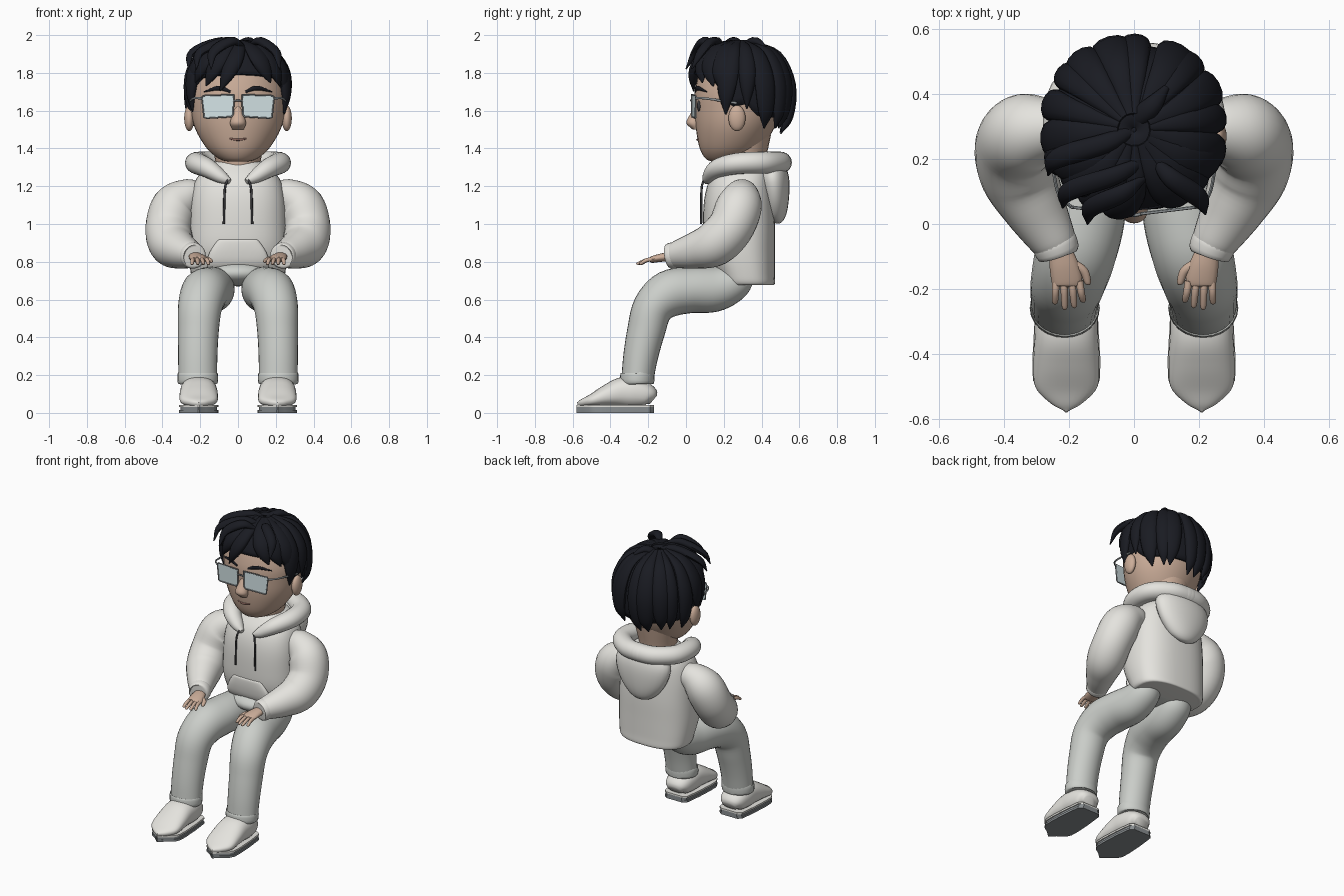
import bpy, bmesh, math, random
from mathutils import Vector

if "Cube" in bpy.data.objects:
    bpy.data.objects.remove(bpy.data.objects["Cube"])
random.seed(4)

def material(name, rgb):
    m = bpy.data.materials.new(name)
    m.diffuse_color = (*rgb, 1)
    m.use_nodes = True
    m.node_tree.nodes["Principled BSDF"].inputs["Base Color"].default_value = m.diffuse_color
    return m

SKIN = material("skin", (0.60, 0.42, 0.32))
HAIR = material("hair", (0.010, 0.011, 0.016))
CLOTH = material("cream_cloth", (0.78, 0.77, 0.73))
PANTS = material("pale_grey_cloth", (0.60, 0.62, 0.59))
DARK = material("dark_trim", (0.05, 0.05, 0.055))
LENS = material("lens", (0.66, 0.77, 0.79))
FRAME = material("frame", (0.25, 0.27, 0.28))
LIP = material("lip", (0.33, 0.17, 0.14))

def finish(name, bm, mat, mirror=False, angle=50):
    bmesh.ops.recalc_face_normals(bm, faces=bm.faces)
    me = bpy.data.meshes.new(name)
    bm.to_mesh(me)
    bm.free()
    ob = bpy.data.objects.new(name, me)
    bpy.context.collection.objects.link(ob)
    me.materials.append(mat)
    if mirror:
        ob.modifiers.new("mirror", 'MIRROR').use_mirror_merge = False
    bpy.ops.object.select_all(action='DESELECT')
    bpy.context.view_layer.objects.active = ob
    ob.select_set(True)
    bpy.ops.object.shade_smooth_by_angle(angle=math.radians(angle))
    return ob

def spline(pts, steps):
    """Catmull-Rom through tuples of any length."""
    P = [Vector(p) for p in pts]
    P = [2 * P[0] - P[1]] + P + [2 * P[-1] - P[-2]]
    out = []
    for i in range(1, len(P) - 2):
        a, b, c, d = P[i - 1:i + 3]
        for s in range(steps):
            t = s / steps
            out.append(0.5 * (2 * b + (c - a) * t + (2 * a - 5 * b + 4 * c - d) * t * t
                              + (3 * b - a - 3 * c + d) * t ** 3))
    return out + [P[-2]]

def sweep_into(bm, pts, ref, sides=24, steps=5, power=1.0, level=None):
    """Sweep an ellipse along points (x, y, z, half width, half height); level fixes the ring normal."""
    S = spline(pts, steps)
    C = [Vector(s[:3]) for s in S]
    rings = []
    for i, s in enumerate(S):
        T = Vector(level) if level else (C[min(i + 1, len(C) - 1)] - C[max(i - 1, 0)]).normalized()
        r = ref(C[i]) if callable(ref) else Vector(ref)
        side = T.cross(r).normalized()
        up = side.cross(T)
        ring = []
        for k in range(sides):
            a = 2 * math.pi * k / sides
            c, n = (math.copysign(abs(f) ** power, f) for f in (math.cos(a), math.sin(a)))
            ring.append(bm.verts.new(C[i] + side * max(s[3], .001) * c + up * max(s[4], .001) * n))
        rings.append(ring)
    for A, B in zip(rings, rings[1:]):
        for k in range(sides):
            bm.faces.new((A[k], A[k - 1], B[k - 1], B[k]))
    bm.faces.new(rings[0])
    bm.faces.new(rings[-1])

def sweep(name, pts, mat, ref, mirror=False, **kw):
    bm = bmesh.new()
    sweep_into(bm, pts, ref, **kw)
    return finish(name, bm, mat, mirror)

def ball(name, c, r, mat, mirror=False):
    bm = bmesh.new()
    bmesh.ops.create_uvsphere(bm, u_segments=24, v_segments=14, radius=1)
    for v in bm.verts:
        v.co = Vector(c) + Vector([v.co[i] * r[i] for i in range(3)])
    return finish(name, bm, mat, mirror)

X, Y, Z = (1, 0, 0), (0, 1, 0), (0, 0, 1)

# Head, neck and face
sweep("head", [(0, .19, 1.33, .05, .05), (0, .21, 1.345, .1, .105), (0, .235, 1.4, .165, .162),
               (0, .258, 1.5, .225, .205), (0, .272, 1.6, .25, .226), (0, .28, 1.72, .252, .23),
               (0, .29, 1.85, .2, .19), (0, .3, 1.93, .05, .05)], SKIN, Y, sides=36, level=Z)
sweep("neck", [(0, .3, 1.2, .11, .11), (0, .3, 1.33, .12, .12), (0, .31, 1.48, .15, .14)], SKIN, Y)
sweep("nose", [(0, .065, 1.63, .012, .015), (0, .05, 1.585, .028, .026), (0, .04, 1.535, .042, .038),
               (0, .055, 1.50, .03, .02)], SKIN, Y, level=Z)
sweep("mouth", [(-.045, .065, 1.452, .003, .004), (0, .06, 1.446, .006, .006),
                (.045, .065, 1.452, .003, .004)], LIP, Z, sides=8)
ball("ear", (.258, .27, 1.56), (.027, .045, .068), SKIN, True)
ball("eye", (.1, .07, 1.625), (.03, .012, .03), DARK, True)
sweep("eyebrow", [(.04, .048, 1.70, .004, .006), (.1, .06, 1.72, .006, .012),
                  (.18, .11, 1.70, .003, .003)], HAIR, Z, True, sides=8)

# Glasses
LENS_OUT = [(.022, 1.685), (.185, 1.68), (.192, 1.67), (.18, 1.565), (.17, 1.56), (.035, 1.568), (.025, 1.58)]
lens_y = lambda x: .028 + .12 * x
bm = bmesh.new()
f = bm.faces.new([bm.verts.new((x, lens_y(x), z)) for x, z in LENS_OUT])
g = bmesh.ops.extrude_face_region(bm, geom=[f])["geom"]
bmesh.ops.translate(bm, verts=[v for v in g if isinstance(v, bmesh.types.BMVert)], vec=(0, .006, 0))
finish("lens", bm, LENS, True)
bm = bmesh.new()
loop = LENS_OUT + LENS_OUT[:1]
for (x0, z0), (x1, z1) in zip(loop, loop[1:]):
    sweep_into(bm, [(x0, lens_y(x0), z0, .004, .004), (x1, lens_y(x1), z1, .004, .004)],
               (0, 1, .01), sides=8, steps=1)
sweep_into(bm, [(0, .026, 1.655, .005, .005), (.025, .031, 1.65, .005, .005)], Z, sides=8)
sweep_into(bm, [(.19, .05, 1.665, .005, .006), (.235, .1, 1.665, .005, .006),
                (.262, .27, 1.64, .005, .006)], Z, sides=8)
finish("glasses_frame", bm, FRAME, True)

# Hair: rounded boxy cap with radiating locks
HC, HR = Vector((0, .29, 1.68)), Vector((.262, .264, .29))
sp = lambda v, p: math.copysign(abs(v) ** p, v)

def hair_pt(phi, th, k=1.0):
    r = sp(math.cos(th), .8)
    return HC + Vector((HR.x * r * sp(math.cos(phi), .92), HR.y * r * sp(math.sin(phi), .92),
                        HR.z * sp(math.sin(th), .85))) * k

def hair_end(phi):
    """Lower hair edge as an elevation angle, by direction around the head."""
    table = [(-1, 1.78), (-.6, 1.76), (-.35, 1.69), (-.15, 1.63), (.1, 1.65), (.3, 1.59), (1, 1.57)]
    s = math.sin(phi)
    for (a, za), (b, zb) in zip(table, table[1:]):
        if s <= b:
            break
    z = za + (zb - za) * (s - a) / (b - a)
    return math.asin(max(-1, min(1, (z - HC.z) / HR.z)))

bm = bmesh.new()
N, M = 56, 14
grid = []
for i in range(N):
    ph = 2 * math.pi * i / N
    e = hair_end(ph)
    grid.append([bm.verts.new(hair_pt(ph, 1.56 + (e - 1.56) * j / M, .985)) for j in range(M + 1)])
for i in range(N):
    for j in range(M):
        bm.faces.new((grid[i - 1][j], grid[i][j], grid[i][j + 1], grid[i - 1][j + 1]))
bmesh.ops.remove_doubles(bm, verts=bm.verts, dist=.0005)
cap = finish("hair_cap", bm, HAIR)
sol = cap.modifiers.new("thickness", 'SOLIDIFY')
sol.thickness, sol.offset = .025, -1

bm = bmesh.new()
radial = lambda p: p - HC
for i in range(19):
    ph = 2 * math.pi * (i + .5) / 19 + random.uniform(-.07, .07)
    s = math.sin(ph)
    front = s < -.4
    end = hair_end(ph) - (random.uniform(.12, .3) if front else random.uniform(.18, .36))
    if -.2 < s < .25:
        end += .14                       # keep the ears clear
    # fringe sweeps away from the parting at x = 0.05
    twist = (-.4 if math.cos(ph) < .2 else .3) if front else random.uniform(-.12, .12)
    wide = random.uniform(.85, 1.2)
    pts = []
    for t, w, h in ((0, .012, .006), (.3, .036, .018), (.6, .052, .03), (.82, .04, .026), (1, .003, .003)):
        p = hair_pt(ph + twist * t * t, 1.45 + (end - 1.45) * t, 1.0)
        pts.append((*p, w * wide, h))
    sweep_into(bm, pts, radial, sides=12, steps=4)
# swept strands over the crown, leaving a notch at the parting
for x0, x1, y0, y1 in ((.04, -.2, .2, .1), (.03, -.13, .14, .05), (.06, .2, .2, .08),
                       (.02, -.24, .3, .2), (.1, -.02, .42, .3)):
    sweep_into(bm, [(x0, y0, 1.94, .01, .008), (x0 * .6 + x1 * .4, (y0 + y1) / 2, 1.968, .03, .022),
                    (x1, y1, 1.91, .03, .02), (x1 * 1.1, y1 - .05, 1.82, .003, .003)], radial, sides=10)
finish("hair_locks", bm, HAIR)

# Hoodie
sweep("hoodie_body", [(0, .325, .677, .2, .125), (0, .325, .683, .235, .145), (0, .312, .74, .25, .158),
                      (0, .285, .86, .262, .185), (0, .28, 1.0, .26, .19), (0, .28, 1.14, .25, .182),
                      (0, .29, 1.24, .22, .162), (0, .31, 1.31, .15, .13), (0, .31, 1.34, .1, .1)],
      CLOTH, Y, sides=40, power=.8, level=Z)
sweep("hood_roll", [(.045, .105, 1.225, .015, .015), (.09, .125, 1.25, .04, .035), (.16, .17, 1.295, .055, .05),
                    (.215, .27, 1.32, .062, .056), (.2, .4, 1.325, .062, .058), (.1, .485, 1.325, .06, .058),
                    (0, .5, 1.325, .06, .058), (-.03, .499, 1.325, .058, .056)], CLOTH, Z, True)
sweep("hood_pouch", [(0, .46, 1.01, .03, .02), (0, .47, 1.04, .1, .055), (0, .47, 1.13, .17, .075),
                     (0, .46, 1.24, .2, .085), (0, .44, 1.33, .16, .07)], CLOTH, Y)
sweep("front_pocket", [(0, .16, .74, .15, .025), (0, .13, .79, .165, .03), (0, .112, .85, .15, .025),
                       (0, .103, .91, .11, .018), (0, .103, .92, .09, .008)], CLOTH, Y, power=.8, level=Z)
sweep("drawstring", [(.055, .095, 1.235, .006, .006), (.07, .082, 1.18, .006, .006),
                     (.075, .08, 1.0, .006, .006)], DARK, X, True, sides=8)
ARM = (1, -1, 1)
sweep("sleeve", [(.2, .3, 1.15, .07, .07), (.265, .295, 1.145, .095, .095), (.335, .28, 1.09, .122, .122),
                 (.368, .235, .98, .122, .122), (.352, .15, .895, .12, .12), (.305, .05, .86, .098, .098),
                 (.255, -.04, .84, .075, .075), (.24, -.07, .835, .066, .066)], CLOTH, ARM, True, sides=28)
sweep("sleeve_cuff", [(.25, -.045, .838, .06, .06), (.246, -.055, .836, .07, .07), (.232, -.09, .829, .066, .066),
                      (.23, -.096, .828, .05, .05)], CLOTH, ARM, True, steps=3)

# Hands
bm = bmesh.new()
sweep_into(bm, [(.228, -.08, .828, .035, .024), (.215, -.13, .822, .045, .022), (.205, -.18, .812, .046, .017),
                (.204, -.192, .81, .03, .01)], Z, sides=16)
for x0, x1, y1 in ((.168, .157, -.235), (.192, .184, -.25), (.216, .213, -.255), (.24, .243, -.24)):
    sweep_into(bm, [(x0, -.175, .814, .012, .011), ((x0 + x1) / 2, -.21, .808, .011, .011),
                    (x1, y1, .79, .009, .008), (x1, y1 - .006, .786, .002, .002)], Z, sides=10)
sweep_into(bm, [(.19, -.12, .82, .014, .013), (.155, -.145, .812, .014, .012),
                (.142, -.18, .802, .01, .009), (.141, -.187, .8, .002, .002)], Z, sides=10)
finish("hand", bm, SKIN, True)

# Trousers
ball("trouser_seat", (0, .23, .74), (.19, .17, .07), PANTS)
sweep("trouser_leg", [(.12, .33, .73, .05, .06), (.125, .26, .69, .095, .1), (.135, .15, .655, .12, .118),
                      (.155, .02, .65, .122, .127), (.18, -.09, .63, .124, .125), (.202, -.175, .555, .108, .116),
                      (.21, -.212, .43, .1, .108), (.213, -.24, .3, .092, .104), (.213, -.257, .18, .085, .102)],
      PANTS, X, True, sides=28)
sweep("trouser_cuff", [(.213, -.257, .21, .085, .1), (.213, -.257, .205, .09, .107), (.213, -.26, .16, .09, .106),
                       (.213, -.26, .152, .075, .09)], PANTS, X, True, steps=3)

# Shoes
sweep("shoe_upper", [(.208, -.172, .07, .05, .03), (.208, -.2, .09, .08, .06), (.208, -.27, .105, .095, .08),
                     (.208, -.34, .108, .098, .08), (.208, -.42, .09, .102, .058), (.208, -.5, .065, .096, .034),
                     (.208, -.55, .053, .05, .02), (.208, -.575, .048, .006, .008)],
      CLOTH, Z, True, sides=28, power=.85)
SOLE = [(-.17, .06), (-.19, .085), (-.3, .098), (-.42, .105), (-.48, .103), (-.515, .085), (-.545, .04), (-.58, .003)]
for name, z0, z1, k, mat in (("sole_plate", 0, .014, 1, FRAME), ("sole_core", .012, .032, .93, FRAME),
                             ("welt", .03, .042, 1, CLOTH)):
    bm = bmesh.new()
    ring = [(.208 + w * k, y) for y, w in SOLE] + [(.208 - w * k, y) for y, w in reversed(SOLE)]
    f = bm.faces.new([bm.verts.new((x, y, z0)) for x, y in ring])
    g = bmesh.ops.extrude_face_region(bm, geom=[f])["geom"]
    bmesh.ops.translate(bm, verts=[v for v in g if isinstance(v, bmesh.types.BMVert)], vec=(0, 0, z1 - z0))
    finish(name, bm, mat, True, 30)
sweep("toe_seam", [(.208 + dx, y, z, .003, .003) for dx, y, z in
                   ((-.092, -.45, .09), (-.05, -.483, .1), (0, -.487, .106), (.05, -.483, .1), (.092, -.45, .09))],
      DARK, Z, True, sides=8)
